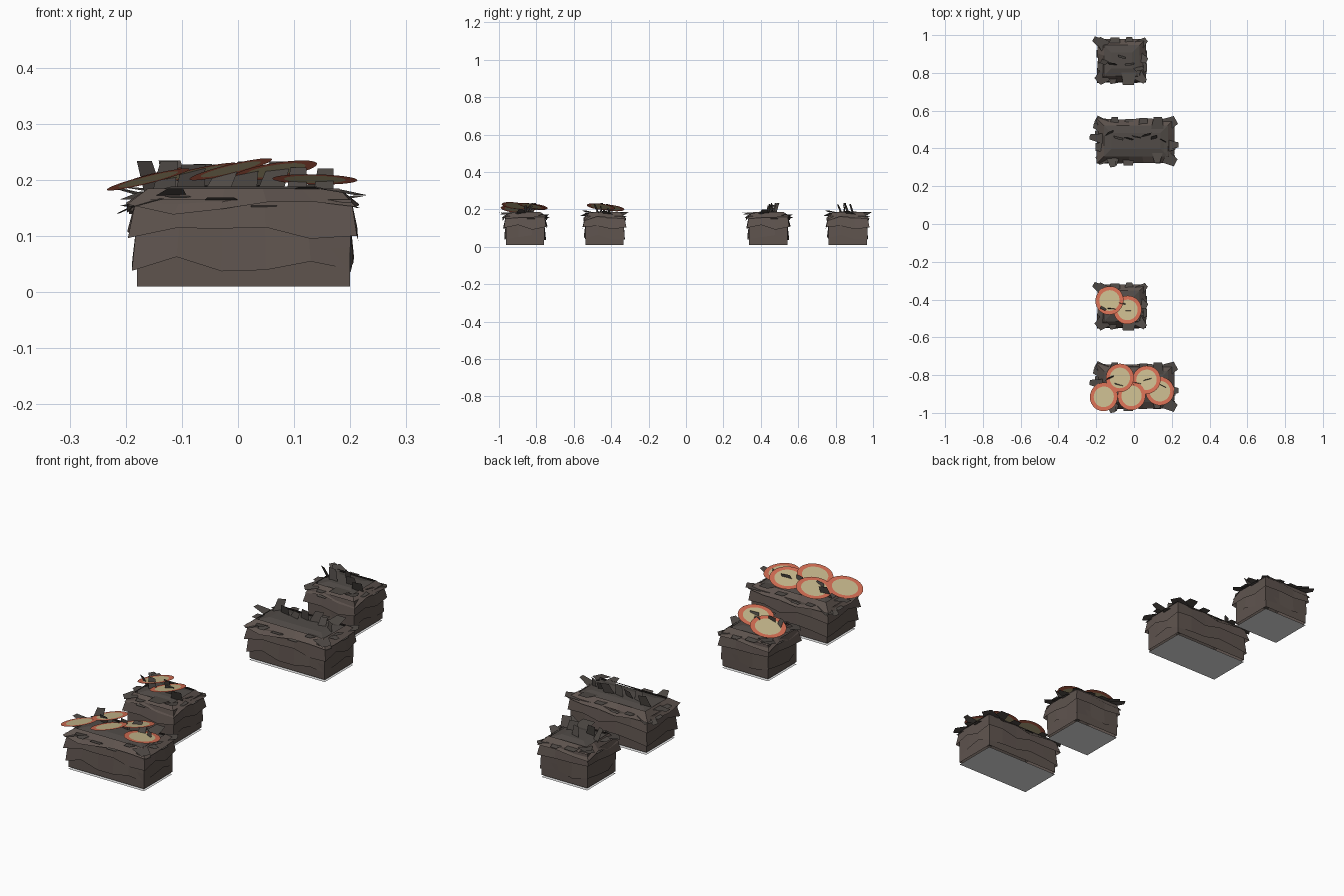
import bpy, bmesh, random
from math import cos, sin, pi
from mathutils import Vector

if "Cube" in bpy.data.objects:
    bpy.data.objects.remove(bpy.data.objects["Cube"])


def material(name, rgb):
    m = bpy.data.materials.new(name)
    m.use_nodes = True
    col = (*[c ** 2.2 for c in rgb], 1)
    m.diffuse_color = col
    node = m.node_tree.nodes["Principled BSDF"]
    node.inputs["Base Color"].default_value = col
    node.inputs["Roughness"].default_value = 0.9
    return m


BROWN = material("dark brown", (0.37, 0.33, 0.31))
SHADE = material("dull grey brown", (0.32, 0.30, 0.285))
WHITE = material("white", (0.95, 0.95, 0.95))
TAN = material("tan", (0.78, 0.72, 0.55))
RED = material("coral red", (0.83, 0.43, 0.33))


def make_mesh(name, bm, *mats):
    mesh = bpy.data.meshes.new(name)
    bm.to_mesh(mesh)
    bm.free()
    for m in mats:
        mesh.materials.append(m)
    return mesh


def place(name, mesh, x=0, y=0, z=0):
    ob = bpy.data.objects.new(name, mesh)
    ob.location = (x, y, z)
    bpy.context.collection.objects.link(ob)
    return ob


def outline(hx, hy, nx, ny):
    """Points around a rectangle, counterclockwise."""
    pts = [(-hx + 2 * hx * i / nx, -hy) for i in range(nx)]
    pts += [(hx, -hy + 2 * hy * i / ny) for i in range(ny)]
    return pts + [(-x, -y) for x, y in pts]


def shell(bm, pts, hx, hy, rings, rng, cap=False):
    """Stack rings of (outward offset, height, jitter) into a wall."""
    loops = []
    for off, z, jit in rings:
        loop = []
        for x, y in pts:
            o = off + rng.uniform(-jit, jit) * 0.4
            dz = rng.uniform(-jit, jit)
            loop.append(bm.verts.new((x * (1 + o / hx), y * (1 + o / hy), z + dz)))
        loops.append(loop)
    n = len(pts)
    for a, b in zip(loops, loops[1:]):
        for i in range(n):
            j = (i + 1) % n
            bm.faces.new((a[i], a[j], b[j], b[i]))
    if cap:
        bm.faces.new(loops[-1])


def leaf(bm, base, tip, width, taper=0.7, side=None):
    """A flat flap from base to tip."""
    base, tip = Vector(base), Vector(tip)
    if side is None:
        side = (tip - base).cross(Vector((0, 0, 1)))
    s = Vector(side).normalized() * width / 2
    corners = (base - s, base + s, tip + s * taper, tip - s * taper * 0.8)
    bm.faces.new([bm.verts.new(c) for c in corners])


def block_meshes(name, hx, hy, nx, ny, seed, flaps):
    rng = random.Random(seed)
    pts = outline(hx, hy, nx, ny)

    # body with a low domed top
    bm = bmesh.new()
    shell(bm, pts, hx, hy, [(0, 0.01, 0), (0, 0.15, 0), (-0.02, 0.178, 0),
                            (-0.06, 0.188, 0)], rng, cap=True)
    body = make_mesh(name + "_body", bm, BROWN, SHADE)
    for p in body.polygons:
        p.material_index = int(p.normal.z > 0.6)

    # overlapping ragged skirts
    bm = bmesh.new()
    for rings in ([(0.001, 0.12, 0), (0.004, 0.05, 0.014)],
                  [(0.002, 0.165, 0), (0.012, 0.105, 0.014)],
                  [(-0.02, 0.185, 0), (0.014, 0.148, 0.014)]):
        shell(bm, pts, hx, hy, rings, rng)
    skirts = make_mesh(name + "_skirts", bm, BROWN)

    # loose flaps around the rim
    bm = bmesh.new()
    for x, y in pts:
        out = Vector((x if abs(x) > hx * 0.99 else 0, y if abs(y) > hy * 0.99 else 0, 0))
        out.normalize()
        z = rng.uniform(0.155, 0.185)
        base = Vector((x, y, z)) - out * 0.04
        tip = Vector((x, y, z + rng.uniform(-0.015, 0.012))) + out * rng.uniform(0.012, 0.028)
        leaf(bm, base, tip, rng.uniform(0.05, 0.08), rng.uniform(0.4, 0.9))
    for base, tip in flaps:
        leaf(bm, base, tip, 0.06, 0.5)

    # small upright chips on the top
    count = nx + 2
    for i in range(count):
        x = -hx * 0.75 + 1.5 * hx * i / (count - 1)
        y = rng.uniform(-0.035, 0.035)
        lean = Vector((rng.uniform(-0.02, 0.02), rng.uniform(-0.02, 0.02), 0))
        base = Vector((x, y, 0.18))
        tip = base + lean + Vector((0, 0, rng.uniform(0.035, 0.055)))
        leaf(bm, base, tip, rng.uniform(0.035, 0.055), 0.9,
             (1, rng.uniform(-0.6, 0.6), 0))
    flap_mesh = make_mesh(name + "_flaps", bm, SHADE)

    # pale underside plate
    bm = bmesh.new()
    bm.faces.new([bm.verts.new((x, y, 0)) for x, y in reversed(pts)])
    plate = make_mesh(name + "_base_plate", bm, WHITE)
    return body, skirts, flap_mesh, plate


# two block sizes, each used with and without discs
long_block = block_meshes("long_block", 0.19, 0.102, 5, 3, 4, [
    ((-0.16, 0.01, 0.175), (-0.245, 0.02, 0.185)),
    ((-0.17, 0.07, 0.165), (-0.225, 0.08, 0.14)),
    ((0.15, -0.02, 0.17), (0.225, -0.02, 0.2)),
    ((0.16, -0.08, 0.165), (0.205, -0.09, 0.15)),
    ((-0.13, -0.08, 0.17), (-0.12, -0.138, 0.185))])
short_block = block_meshes("short_block", 0.115, 0.102, 3, 3, 9, [
    ((-0.09, 0.08, 0.17), (-0.15, 0.115, 0.185)),
    ((0.09, 0.02, 0.17), (0.135, 0.0, 0.19)),
    ((-0.05, -0.08, 0.17), (-0.045, -0.122, 0.17))])

PARTS = ("body", "skirts", "flaps", "base_plate")
for label, meshes, x, y in (("front_long", long_block, 0.01, -0.86),
                            ("front_short", short_block, -0.065, -0.435),
                            ("back_short", short_block, -0.065, 0.865),
                            ("back_long", long_block, 0.01, 0.44)):
    for part, mesh in zip(PARTS, meshes):
        place(label + "_" + part, mesh, x, y)

# round disc: tan centre with a coral rim
bm = bmesh.new()
SEG = 32
inner, outer = [[bm.verts.new((r * cos(2 * pi * i / SEG), r * sin(2 * pi * i / SEG), 0))
                 for i in range(SEG)] for r in (0.055, 0.076)]
bm.faces.new(inner)
for i in range(SEG):
    j = (i + 1) % SEG
    bm.faces.new((inner[i], outer[i], outer[j], inner[j])).material_index = 1
disc = make_mesh("disc", bm, TAN, RED)

# position, then the lean of the upper side
for i, (x, y, z, nx, ny) in enumerate((
        (-0.16, -0.915, 0.201, -0.25, 0.10),
        (-0.075, -0.815, 0.213, -0.22, 0.10),
        (-0.013, -0.91, 0.219, -0.24, 0.12),
        (0.066, -0.825, 0.217, -0.16, 0.18),
        (0.137, -0.885, 0.201, 0.02, 0.12),
        (-0.13, -0.405, 0.208, -0.22, 0.12),
        (-0.034, -0.455, 0.214, -0.22, 0.12))):
    ob = place("disc_%d" % (i + 1), disc, x, y, z)
    ob.rotation_mode = "QUATERNION"
    ob.rotation_quaternion = Vector((0, 0, 1)).rotation_difference(Vector((nx, ny, 1)))
